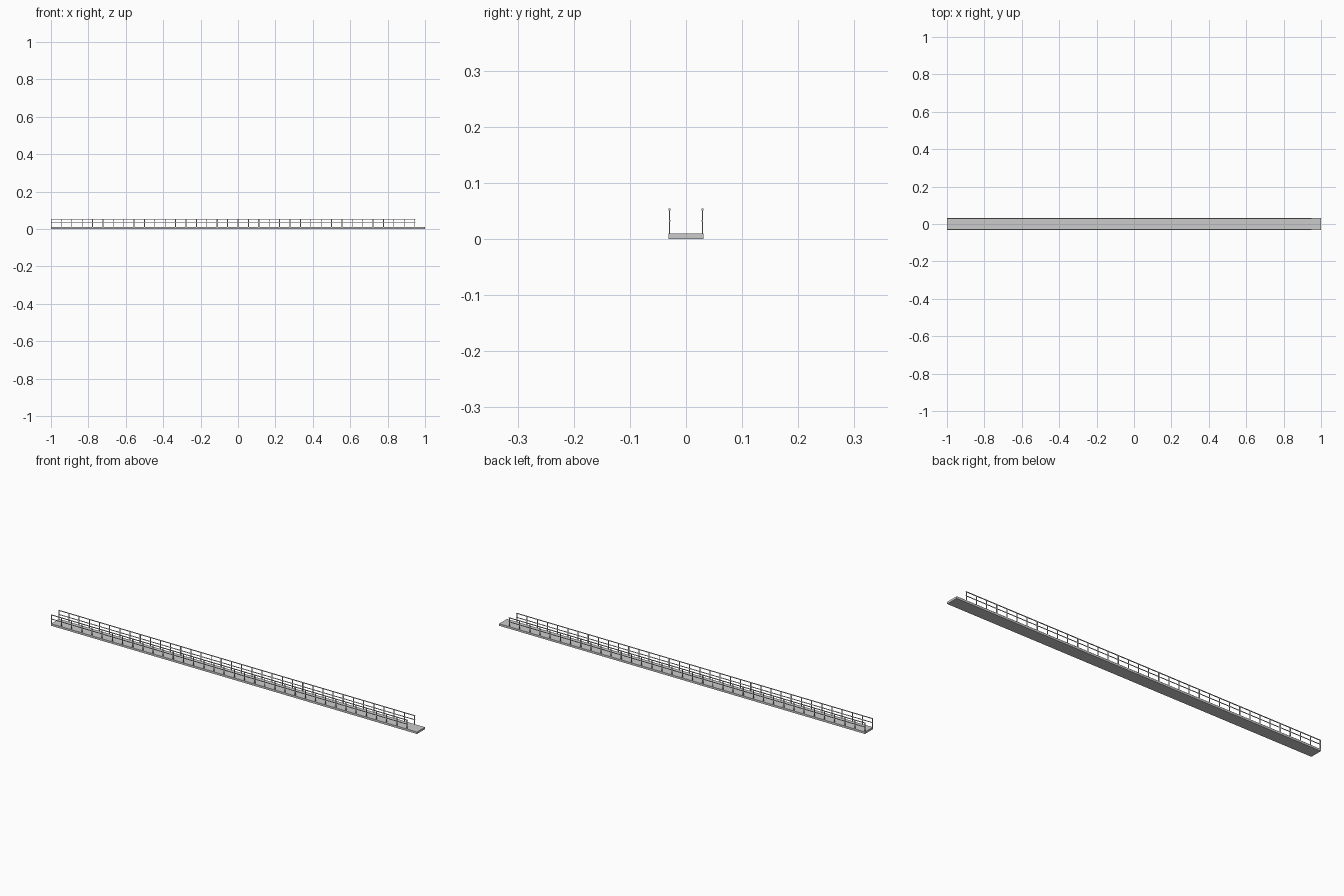
import bpy, bmesh
from mathutils import Matrix, Vector

if "Cube" in bpy.data.objects:
    bpy.data.objects.remove(bpy.data.objects["Cube"])

L = 2.0
BAY = L / 36          # nine modules of four bays
HALF_W = 0.031
DECK_T = 0.010
TOP_Z = 0.0545
RAIL_END = 0.948


def add_box(bm, x0, x1, y0, y1, z0, z1):
    c = Vector(((x0 + x1) / 2, (y0 + y1) / 2, (z0 + z1) / 2))
    m = Matrix.Translation(c) @ Matrix.Diagonal((x1 - x0, y1 - y0, z1 - z0, 1))
    bmesh.ops.create_cube(bm, size=1, matrix=m)


def make(name, boxes):
    bm = bmesh.new()
    for b in boxes:
        add_box(bm, *b)
    me = bpy.data.meshes.new(name)
    bm.to_mesh(me)
    bm.free()
    ob = bpy.data.objects.new(name, me)
    bpy.context.collection.objects.link(ob)
    return ob


# Walkway deck: end panel and long run
seam = -1 + 4 * BAY
make("deck_end_panel", [(-1, seam, -HALF_W, HALF_W, 0, DECK_T)])
make("deck_main", [(seam, 1, -HALF_W, HALF_W, 0, DECK_T)])

# Railings on both sides
for side, s in (("front", -1), ("back", 1)):
    y = s * 0.0292

    def bar(x0, x1, w, z0, z1):
        return (x0, x1, y - w / 2, y + w / 2, z0, z1)

    # Posts, with a doubled pair at each module joint
    posts = []
    for k in range(36):
        x = -1 + k * BAY
        w = 0.006 if k % 4 == 0 and k else 0.004
        x0 = -1 if k == 0 else x - w / 2
        posts.append(bar(x0, x0 + w, 0.002, DECK_T, TOP_Z - 0.003))
    make(side + "_posts", posts)
    # Handrail and mid rail
    make(side + "_handrail", [bar(-1, RAIL_END, 0.0036, TOP_Z - 0.003, TOP_Z)])
    make(side + "_mid_rail", [bar(-1, RAIL_END, 0.0024, 0.0315, 0.0345)])
